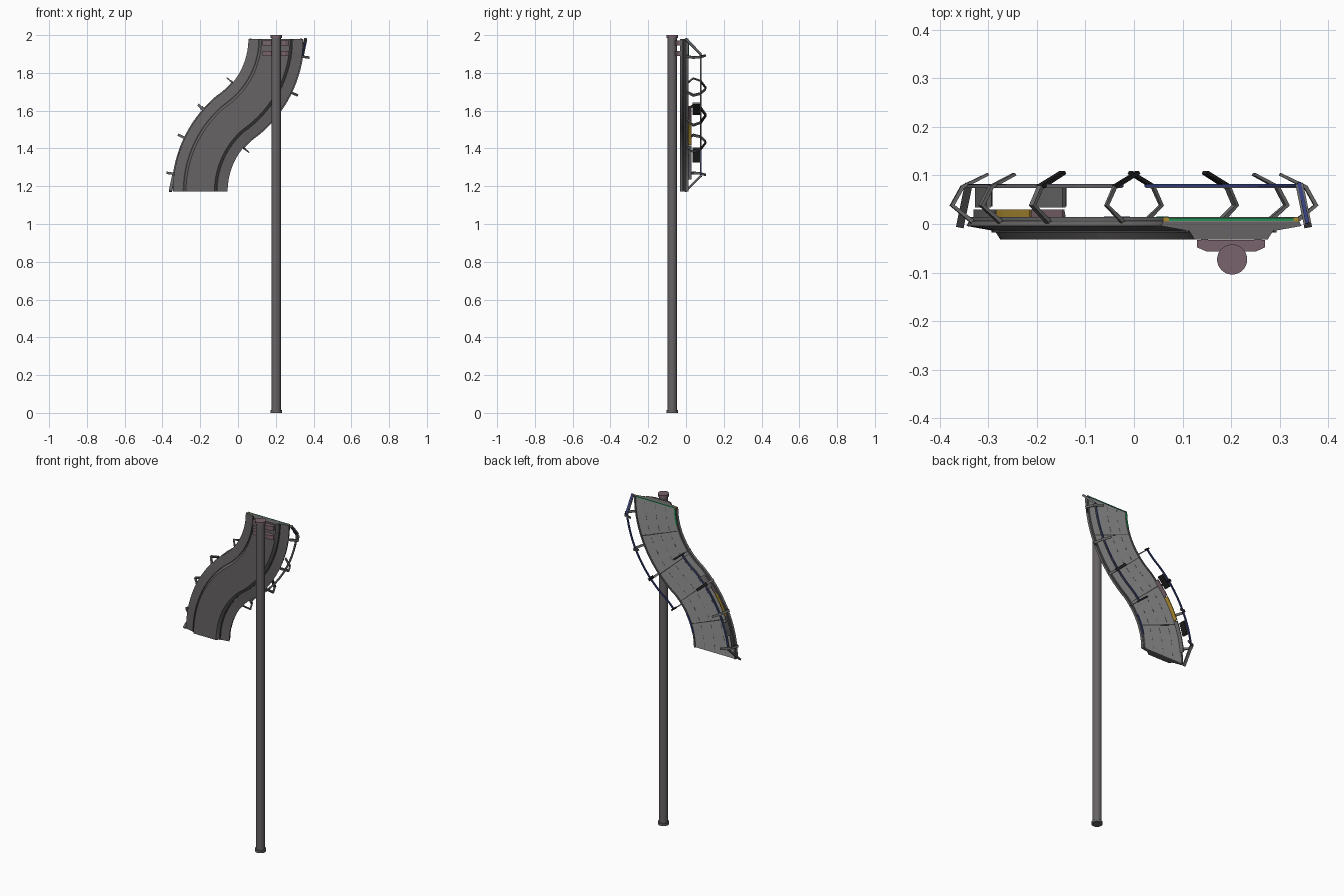
import bpy, bmesh, math
from mathutils import Vector

if "Cube" in bpy.data.objects:
    bpy.data.objects.remove(bpy.data.objects["Cube"])

def mat(name, r, g, b):
    m = bpy.data.materials.new(name)
    m.diffuse_color = (r, g, b, 1)
    m.use_nodes = True
    m.node_tree.nodes["Principled BSDF"].inputs["Base Color"].default_value = m.diffuse_color
    return m

ROAD = mat("road grey", .31, .31, .31)
UNDER = mat("underside grey", .135, .127, .13)
POLE = mat("pole grey", .135, .125, .13)
MAUVE = mat("bracket mauve", .19, .125, .15)
RAIL = mat("rail grey", .14, .14, .142)
LINE = mat("seam dark grey", .06, .06, .062)
BLACK = mat("panel black", .012, .012, .012)
YELLOW = mat("barrier yellow", .4, .25, .03)
BLUE = mat("end post blue", .035, .05, .2)
GREEN = mat("end strip green", .02, .28, .09)

# S-shaped road path: two arcs, angle a runs from the top end (0) to the bottom end (END)
R, CX, ZT, ZB = .51, .31, 1.98, 1.172
TH = 52.4
END = 2 * TH

def P(a, off, y):
    if a <= TH:
        t = math.radians(a)
        return Vector((-CX + (R + off) * math.cos(t), y, ZT - (R + off) * math.sin(t)))
    t = math.radians(END - a)
    return Vector((CX - (R - off) * math.cos(t), y, ZB + (R - off) * math.sin(t)))

def finish(name, bm, m):
    bmesh.ops.recalc_face_normals(bm, faces=bm.faces)
    me = bpy.data.meshes.new(name)
    bm.to_mesh(me)
    bm.free()
    me.materials.append(m)
    ob = bpy.data.objects.new(name, me)
    bpy.context.collection.objects.link(ob)
    return ob

def sweep(name, prof, a0, a1, m, step=3.3):
    """Sweep a closed (offset, y) profile along the road path."""
    n = max(1, round((a1 - a0) / step))
    bm = bmesh.new()
    rings = [[bm.verts.new(P(a0 + (a1 - a0) * i / n, o, y)) for o, y in prof] for i in range(n + 1)]
    k = len(prof)
    for r, s in zip(rings, rings[1:]):
        for j in range(k):
            bm.faces.new((r[j], r[(j + 1) % k], s[(j + 1) % k], s[j]))
    bm.faces.new(rings[0])
    bm.faces.new(rings[-1][::-1])
    return finish(name, bm, m)

def rect(o0, o1, y0, y1):
    return [(o0, y0), (o1, y0), (o1, y1), (o0, y1)]

def bar(name, p, q, w, d, m):
    """Rectangular bar between two points."""
    bm = bmesh.new()
    ax = (q - p).normalized()
    u = ax.cross(Vector((0, 0, 1))).normalized()
    v = ax.cross(u)
    ends = [[bm.verts.new(c + u * w * i / 2 + v * d * j / 2)
             for i, j in ((-1, -1), (1, -1), (1, 1), (-1, 1))] for c in (p, q)]
    for j in range(4):
        bm.faces.new((ends[0][j], ends[0][(j + 1) % 4], ends[1][(j + 1) % 4], ends[1][j]))
    bm.faces.new(ends[0])
    bm.faces.new(ends[1])
    return finish(name, bm, m)

def plate(name, outline, z0, z1, m):
    """Extrude an (x, y) outline upward."""
    bm = bmesh.new()
    f = bm.faces.new([bm.verts.new((x, y, z0)) for x, y in outline])
    g = bmesh.ops.extrude_face_region(bm, geom=[f])["geom"]
    bmesh.ops.translate(bm, verts=[v for v in g if isinstance(v, bmesh.types.BMVert)], vec=(0, 0, z1 - z0))
    return finish(name, bm, m)

def cyl(name, r, z0, z1, m):
    bpy.ops.mesh.primitive_cylinder_add(vertices=32, radius=r, depth=z1 - z0, location=(.202, -.073, (z0 + z1) / 2))
    ob = bpy.context.object
    ob.name = name
    ob.data.materials.append(m)
    bpy.ops.object.shade_smooth_by_angle()

# Support pole with end collars
cyl("pole", .025, .005, 1.99, POLE)
cyl("pole_foot", .031, 0, .014, POLE)
cyl("pole_cap", .031, 1.986, 2, MAUVE)

# Clamp brackets between pole and deck
for i, z in enumerate((1.945, 1.89)):
    plate(f"clamp_{i}", [(.13, -.033), (.13, -.048), (.15, -.057), (.25, -.057), (.27, -.048), (.27, -.033)],
          z, z + .026, MAUVE)
    for x in (.145, .255):
        plate(f"clamp_lug_{i}", [(x - .007, -.036), (x + .007, -.036), (x + .007, -.012), (x - .007, -.012)],
              z, z + .026, MAUVE)

# Deck: tapered underside slab, girder and road surface
sweep("deck_slab", [(-.145, -.004), (-.095, -.013), (.095, -.013), (.145, -.004), (.14, .005), (-.14, .005)],
      0, END, UNDER)
sweep("girder", [(-.088, -.012), (-.075, -.032), (.075, -.032), (.088, -.012)], 0, END, UNDER)
sweep("road_surface", rect(-.136, .136, .004, .009), 0, END, ROAD)
for s in (-1, 1):
    sweep("kerb", rect(s * .13, s * .138, .006, .014), 0, END, RAIL)
    sweep("underside_rib", rect(s * .088, s * .093, -.018, -.01), 0, END, LINE)

# Short coloured kerb pieces on the inner bends
sweep("kerb_piece_upper", rect(-.139, -.129, .012, .015), 1, 16, GREEN)
sweep("kerb_piece_lower", rect(.129, .139, .012, .015), 74, 92, BLUE)

# Road seams and dashed lane lines
for i in range(1, 5):
    a = END * i / 5
    sweep("road_seam", rect(-.13, .13, .008, .0098), a - .3, a + .3, LINE)
for o in (-.07, 0, .07):
    for i in range(15):
        a = END * (i + .25) / 15
        sweep("lane_dash", rect(o - .001, o + .001, .008, .0096), a, a + 3.5, RAIL)

# Coloured strip at the upper deck end
plate("end_strip", [(.065, .006), (.335, .006), (.335, .012), (.065, .012)], 1.976, 1.9806, GREEN)
for x in (.066, .334):
    plate("end_strip_tip", [(x - .006, .005), (x + .006, .005), (x + .006, .013), (x - .006, .013)],
          1.976, 1.981, YELLOW)

# Bent rail brackets, handrails and slanted end posts, one set per side
path = [(.14, 0), (.186, .038), (.163, .079), (.108, .105)]
inner = [(.131, .004), (.177, .039), (.157, .074), (.105, .1)]
for s, name in ((1, "right"), (-1, "left")):
    def ang(a):
        return a if s > 0 else END - a
    prof = [(s * o, y) for o, y in path + inner[::-1]]
    for i, a in enumerate((8.2, 25.6, 41.4, 65.4)):
        c = ang(a)
        sweep(f"{name}_bracket", prof, c - .55, c + .55, RAIL)
        if i > 1:  # dark caps on the bracket tips near the middle
            sweep(f"{name}_bracket_tip", [(s * o, y) for o, y in
                  ((.164, .0795), (.1, .1095), (.096, .103), (.157, .0735))], c - .75, c + .75, BLACK)
    lo, hi = sorted((ang(7), ang(66)))
    sweep(f"{name}_handrail", rect(s * .142, s * .151, .074, .081), lo, hi, RAIL)
    sweep(f"{name}_handrail_face", rect(s * .1405, s * .1495, .076, .0825), lo, hi, BLUE)
    bar(f"{name}_end_post", P(ang(0), s * .158, -.004), P(ang(7.3), s * .146, .08), .016, .01, RAIL)
    if s > 0:
        bar("right_end_post_stripe", P(0, .158, -.002), P(7.3, .146, .081), .008, .0125, BLUE)

# Low barriers along the outer left edge
for a0, a1, m in ((60, 69, MAUVE), (69.5, 82, YELLOW), (82.5, 99, RAIL)):
    sweep("low_barrier", [(-.134, .01), (-.124, .01), (-.129, .03), (-.134, .03)], a0, a1, m)

# Panels hung on the left handrail
for a in (62.5, 87.5):
    sweep("panel", rect(-.146, -.137, .034, .076), a - 3.5, a + 3.5, RAIL)
    sweep("panel_face", rect(-.137, -.133, .036, .074), a - 3.4, a + 3.4, BLACK)
